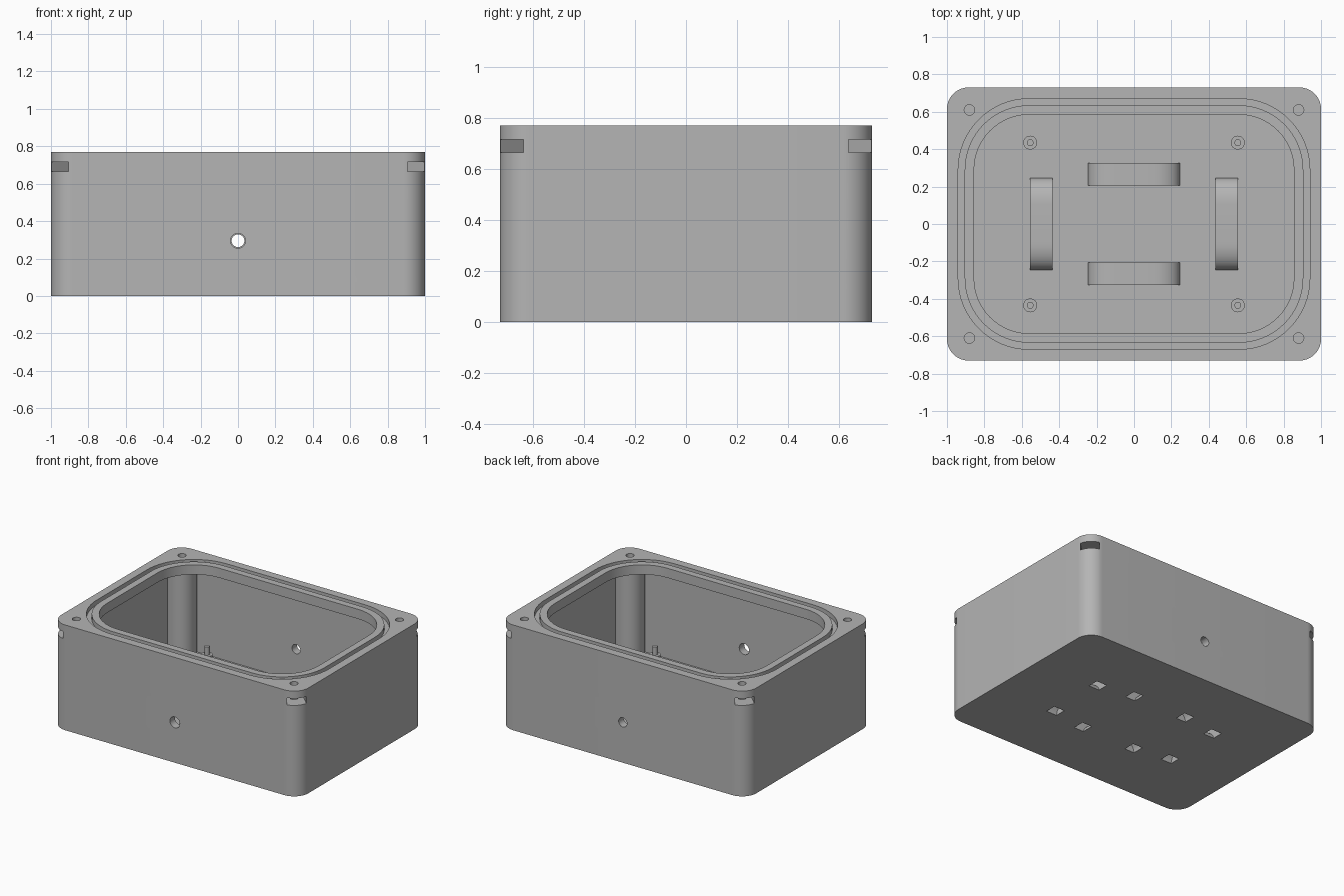
import bpy, bmesh, math
from mathutils import Matrix

if "Cube" in bpy.data.objects:
    bpy.data.objects.remove(bpy.data.objects["Cube"], do_unlink=True)

grey = bpy.data.materials.new("mid_grey")
grey.use_nodes = True
grey.diffuse_color = (0.46, 0.46, 0.46, 1)
grey.node_tree.nodes["Principled BSDF"].inputs["Base Color"].default_value = grey.diffuse_color

HEIGHT = 0.77
FLOOR = 0.06
LIP = 0.70            # underside of the rim
SCREW = (0.88, 0.61)
SIGNS = [(sx, sy) for sx in (-1, 1) for sy in (-1, 1)]


def prism(name, outline, z0, z1, matrix=Matrix()):
    """Extrude a closed 2D outline between two heights."""
    bm = bmesh.new()
    face = bm.faces.new([bm.verts.new((x, y, z0)) for x, y in outline])
    top = bmesh.ops.extrude_face_region(bm, geom=[face])["geom"]
    verts = [v for v in top if isinstance(v, bmesh.types.BMVert)]
    bmesh.ops.translate(bm, verts=verts, vec=(0, 0, z1 - z0))
    bmesh.ops.recalc_face_normals(bm, faces=bm.faces)
    bm.transform(matrix)
    mesh = bpy.data.meshes.new(name)
    bm.to_mesh(mesh)
    bm.free()
    mesh.materials.append(grey)
    obj = bpy.data.objects.new(name, mesh)
    bpy.context.collection.objects.link(obj)
    return obj


def rounded(hx, hy, r, steps=16):
    pts = []
    for q, (sx, sy) in enumerate([(1, 1), (-1, 1), (-1, -1), (1, -1)]):
        for i in range(steps + 1):
            a = (q + i / steps) * math.pi / 2
            pts.append((sx * (hx - r) + r * math.cos(a), sy * (hy - r) + r * math.sin(a)))
    return pts


def circle(r, n=32):
    return [(r * math.cos(2 * math.pi * i / n), r * math.sin(2 * math.pi * i / n)) for i in range(n)]


def boolean(target, tool, operation="DIFFERENCE"):
    mod = target.modifiers.new("join", "BOOLEAN")
    mod.operation = operation
    mod.solver = "EXACT"
    mod.object = tool
    bpy.context.view_layer.objects.active = target
    bpy.ops.object.modifier_apply(modifier=mod.name)
    bpy.data.objects.remove(tool, do_unlink=True)


def smooth(obj):
    bpy.ops.object.select_all(action="DESELECT")
    obj.select_set(True)
    bpy.context.view_layer.objects.active = obj
    bpy.ops.object.shade_smooth_by_angle(angle=math.radians(30))


def at(x, y, z=0):
    return Matrix.Translation((x, y, z))


# Outer shell, hollow chamber and rim opening
body = prism("enclosure_body", rounded(1, 0.73, 0.115), 0, HEIGHT)
boolean(body, prism("chamber", [(-.94, -.672), (.94, -.672), (.94, .672), (-.94, .672)], FLOOR, LIP))
boolean(body, prism("opening", rounded(0.855, 0.585, 0.295), 0.5, 1))

# Gasket groove in the rim
groove = prism("groove", rounded(0.94, 0.67, 0.38), HEIGHT - 0.035, 0.9)
boolean(groove, prism("groove_core", rounded(0.905, 0.635, 0.345), 0.6, 1))
boolean(body, groove)

# Screw columns with pilot holes and nut slots that open at the corners
for sx, sy in SIGNS:
    place = at(sx * SCREW[0], sy * SCREW[1])
    boolean(body, prism("column", circle(0.1, 40), 0.03, LIP + 0.015, place), "UNION")
for sx, sy in SIGNS:
    place = at(sx * SCREW[0], sy * SCREW[1])
    boolean(body, prism("pilot_hole", circle(0.028, 24), 0.45, 1, place))
    w = 0.064
    slot = [(0.3, -w), (0.3, w), (-w * 0.577, w), (-w * 1.155, 0), (-w * 0.577, -w)]
    turn = Matrix.Rotation(math.atan2(sy, sx), 4, "Z")
    boolean(body, prism("nut_slot", slot, 0.665, 0.716, place @ turn))

# Cable holes through the front and back walls
for y, r in ((-0.7, 0.04), (0.7, 0.034)):
    turn = Matrix.Rotation(math.pi / 2, 4, "X")
    boolean(body, prism("cable_hole", circle(r), -0.1, 0.1, at(0, y, 0.295) @ turn))

# Strap bridges on the floor, each with a curved tunnel open underneath
def arc(cx, rx, z0, rz, n=10):
    half = [(cx + rx * math.cos(i / n * math.pi / 2), z0 + rz * math.sin(i / n * math.pi / 2))
            for i in range(n + 1)]
    return half + [(-x, z) for x, z in reversed(half)]


bump = [(0.245, FLOOR - 0.02)] + arc(0.105, 0.14, FLOOR, 0.09) + [(-0.245, FLOOR - 0.02)]
tunnel = arc(0.08, 0.18, -0.01, 0.125) + arc(0.07, 0.11, -0.01, 0.08)[::-1]
upright = Matrix.Rotation(math.pi / 2, 4, "X")
straps = [at(0, s * 0.265) @ upright for s in (-1, 1)]
straps += [at(s * 0.495, 0) @ Matrix.Rotation(math.pi / 2, 4, "Z") @ upright for s in (-1, 1)]
for place in straps:
    boolean(body, prism("bridge", bump, -0.06, 0.06, place), "UNION")
for place in straps:
    boolean(body, prism("tunnel", tunnel, -0.043, 0.043, place))
smooth(body)

# Board standoffs with locating pins
for sx, sy in SIGNS:
    place = at(sx * 0.555, sy * 0.435)
    side = ("front_" if sy < 0 else "back_") + ("left" if sx > 0 else "right")
    smooth(prism("standoff_" + side, circle(0.037), FLOOR - 0.01, 0.2, place))
    smooth(prism("standoff_pin_" + side, circle(0.018, 24), 0.19, 0.26, place))
